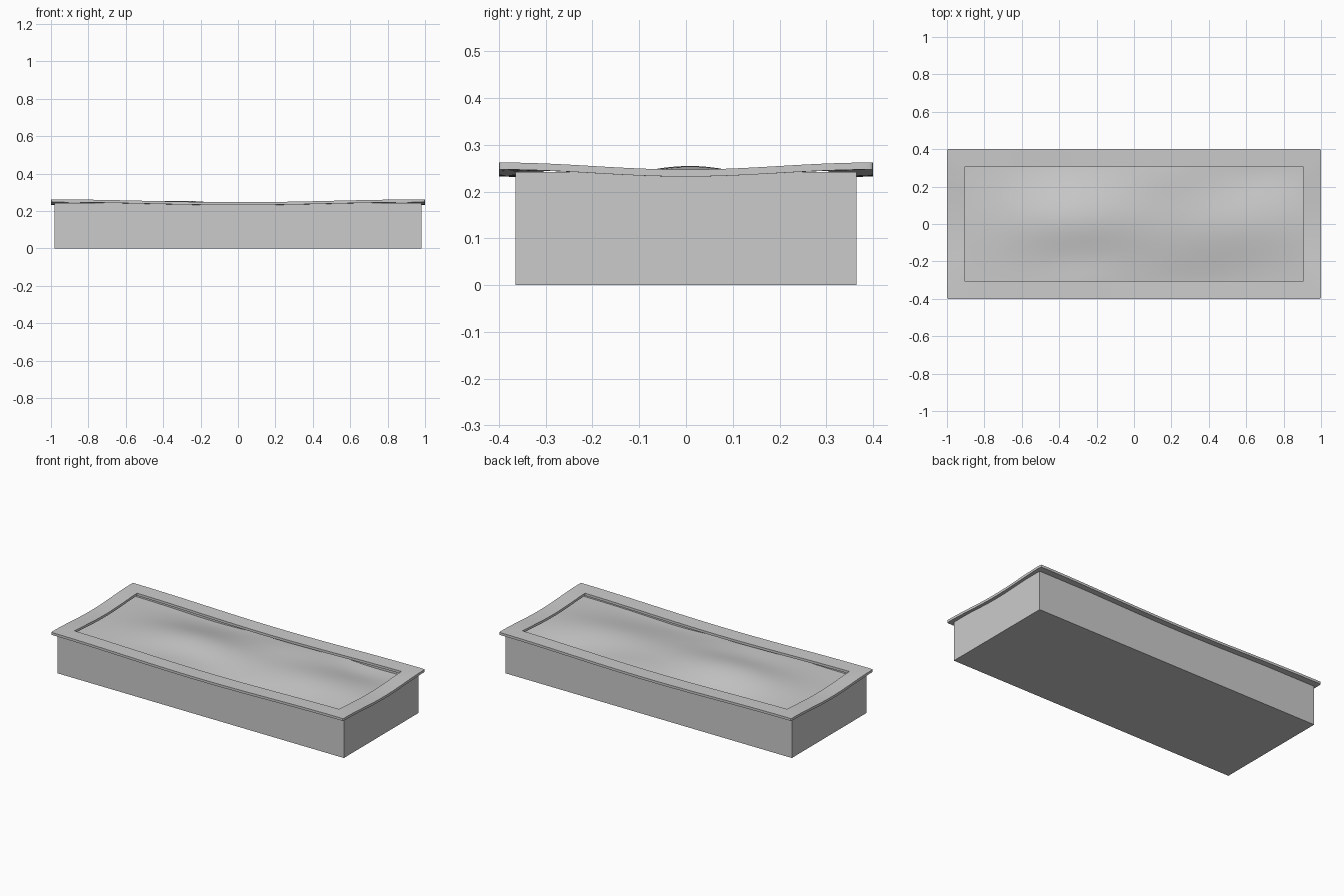
import bpy, bmesh
from math import cos, pi, exp

if "Cube" in bpy.data.objects:
    bpy.data.objects.remove(bpy.data.objects["Cube"])


def finish(name, bm, smooth=True):
    bmesh.ops.recalc_face_normals(bm, faces=bm.faces)
    me = bpy.data.meshes.new(name)
    bm.to_mesh(me)
    bm.free()
    ob = bpy.data.objects.new(name, me)
    bpy.context.collection.objects.link(ob)
    if smooth:
        bpy.context.view_layer.objects.active = ob
        ob.select_set(True)
        bpy.ops.object.shade_smooth_by_angle()
        ob.select_set(False)
    return ob


def bell(x, y, cx, cy, sx, sy):
    return exp(-((x - cx) / sx) ** 2 - ((y - cy) / sy) ** 2)


# Planter box, open at the top
bm = bmesh.new()
bmesh.ops.create_cube(bm, size=1)
for v in bm.verts:
    v.co = (v.co.x * 1.96, v.co.y * 0.73, (v.co.z + 0.5) * 0.242)
bmesh.ops.delete(bm, geom=[f for f in bm.faces if f.normal.z > 0.5], context='FACES')
finish("planter_box", bm, False)

# Rim: flat frame whose four sides sag towards their middles
STEPS = 32
OUT, INN = (1.0, 0.4), (0.905, 0.305)


def sag(x, y):
    return 0.0075 * (1 + cos(pi * x)) + 0.0075 * (1 + cos(pi * y / 0.4))


def loop_points(hx, hy):
    corners = [(-hx, -hy), (hx, -hy), (hx, hy), (-hx, hy)]
    for i in range(4):
        (ax, ay), (bx, by) = corners[i], corners[(i + 1) % 4]
        for k in range(STEPS):
            t = k / STEPS
            yield ax + (bx - ax) * t, ay + (by - ay) * t


bm = bmesh.new()
loops = [[bm.verts.new((x, y, z - sag(x, y))) for x, y in loop_points(*size)]
         for size, z in ((OUT, 0.262), (INN, 0.262), (INN, 0.247), (OUT, 0.247))]
n = 4 * STEPS
for j in range(4):
    a, b = loops[j], loops[(j + 1) % 4]
    for i in range(n):
        bm.faces.new((a[i], a[(i + 1) % n], b[(i + 1) % n], b[i]))
# slightly rounded outer corners
posts = [e for e in bm.edges if all(abs(v.co.x) > 0.999 and abs(v.co.y) > 0.399 for v in e.verts)]
bmesh.ops.bevel(bm, geom=posts, offset=0.008, segments=3, profile=0.5, affect='EDGES')
finish("rim", bm)

# Soil: mounded surface between the walls, (height, centre x, y, spread x, y)
MOUNDS = [
    (0.050, -0.32, 0.01, 0.36, 0.19),
    (0.034, 0.50, -0.01, 0.40, 0.19),
    (0.022, 0.20, 0.28, 0.25, 0.18),
    (0.022, -0.25, -0.33, 0.25, 0.15),
    (-0.014, -0.40, 0.36, 0.32, 0.14),
    (-0.014, 0.30, -0.36, 0.32, 0.14),
    (-0.012, 0.68, 0.27, 0.22, 0.12),
]
bm = bmesh.new()
bmesh.ops.create_grid(bm, x_segments=80, y_segments=32, size=1)
for v in bm.verts:
    x, y = v.co.x * 0.979, v.co.y * 0.364
    z = 0.204 + sum(h * bell(x, y, *m) for h, *m in MOUNDS)
    v.co = (x, y, z)
finish("soil", bm)
